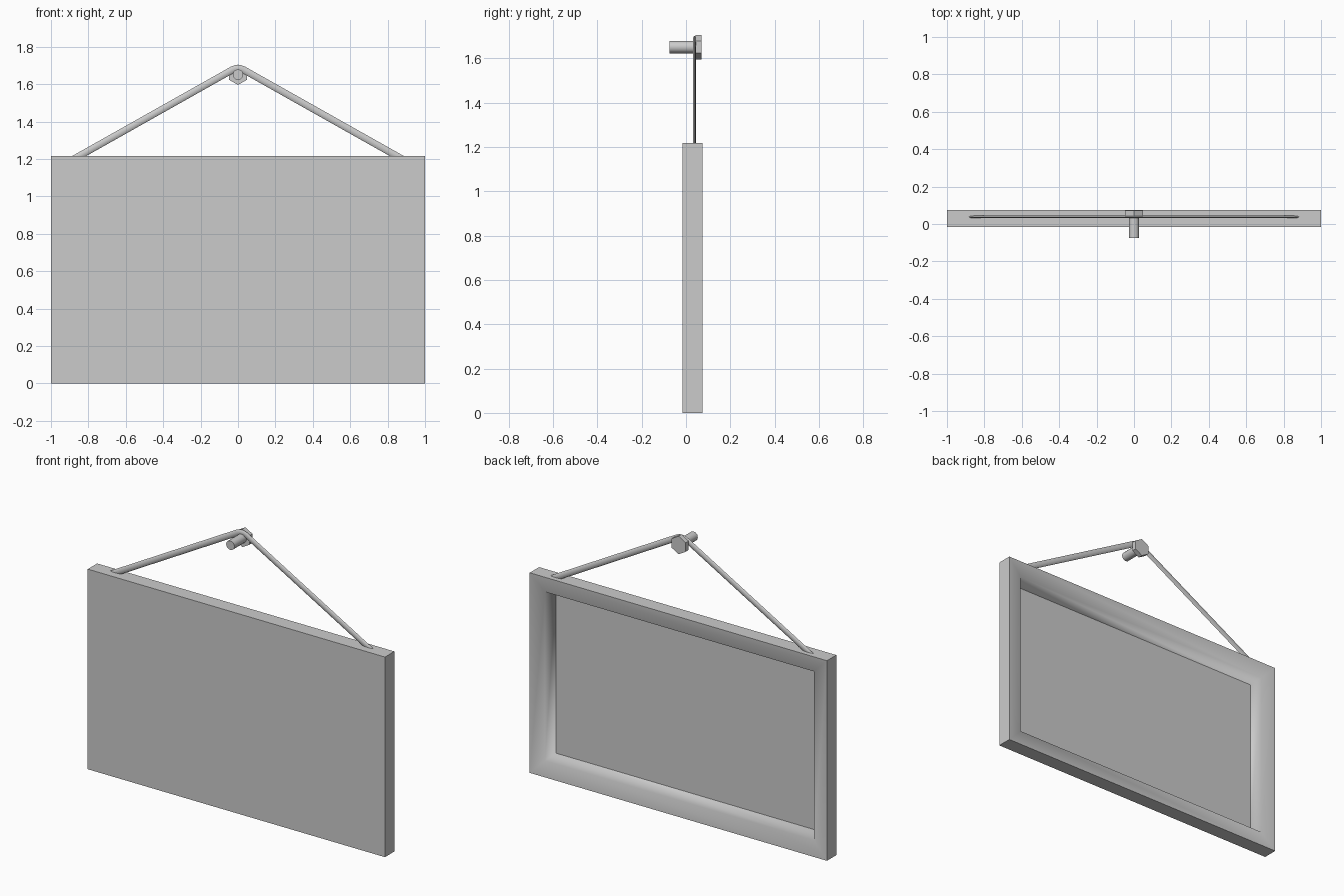
import bpy, bmesh
from math import pi, cos, sin, radians
from mathutils import Vector, Matrix

if "Cube" in bpy.data.objects:
    bpy.data.objects.remove(bpy.data.objects["Cube"])

TOP = 1.217          # frame height
FRONT, BACK = -0.016, 0.074


def finish(bm, name, angle=None):
    bmesh.ops.recalc_face_normals(bm, faces=bm.faces)
    me = bpy.data.meshes.new(name)
    bm.to_mesh(me)
    bm.free()
    ob = bpy.data.objects.new(name, me)
    bpy.context.collection.objects.link(ob)
    if angle:
        bpy.ops.object.select_all(action='DESELECT')
        ob.select_set(True)
        bpy.context.view_layer.objects.active = ob
        bpy.ops.object.shade_smooth_by_angle(angle=radians(angle))
    return ob


def bridge(bm, a, b):
    n = len(a)
    return [bm.faces.new((a[i], a[(i + 1) % n], b[(i + 1) % n], b[i])) for i in range(n)]


# Sign board: flat front, raised border and recessed panel on the back
bm = bmesh.new()
profile = [(0, FRONT), (0, BACK), (0.095, 0.063), (0.125, 0.0)]   # inset, y
loops = []
for d, y in profile:
    x, lo, hi = 1 - d, d, TOP - d
    loops.append([bm.verts.new(p) for p in
                  ((-x, y, lo), (x, y, lo), (x, y, hi), (-x, y, hi))])
bridge(bm, loops[0], loops[1])
border = bridge(bm, loops[1], loops[2]) + bridge(bm, loops[2], loops[3])
bm.faces.new(loops[0])
bm.faces.new(loops[3])
for f in border:
    f.smooth = True
# only the border and its inner wall blend together
for loop in (loops[1], loops[3]):
    for i in range(4):
        bm.edges.get((loop[i], loop[(i + 1) % 4])).smooth = False
finish(bm, "sign_frame")

# Hanging cord: flattened section swept over the bolt
bm = bmesh.new()
right = [(0.012, 1.684), (0.03, 1.677), (0.92, 1.176)]
path = [Vector((-x, 0, z)) for x, z in reversed(right)] + [Vector((x, 0, z)) for x, z in right]
rings = []
for i, p in enumerate(path):
    t = (path[min(i + 1, len(path) - 1)] - path[max(i - 1, 0)]).normalized()
    if 0 < i < len(path) - 1:
        t = ((path[i + 1] - p).normalized() + (p - path[i - 1]).normalized()).normalized()
    n = Vector((-t.z, 0, t.x))
    rings.append([bm.verts.new(p + n * 0.0185 * cos(a) + Vector((0, 0.038 + 0.007 * sin(a), 0)))
                  for a in (k * pi / 4 for k in range(8))])
for a, b in zip(rings, rings[1:]):
    bridge(bm, a, b)
bm.faces.new(rings[0])
bm.faces.new(rings[-1])
finish(bm, "hanging_cord", 50)


# Bolt: round shaft and hexagonal head with a point upwards
def rod(name, sides, r, y0, y1, angle=None):
    bm = bmesh.new()
    rings = [[bm.verts.new((r * sin(2 * pi * k / sides), y, 1.651 + r * cos(2 * pi * k / sides)))
              for k in range(sides)] for y in (y0, y1)]
    bridge(bm, *rings)
    for ring in rings:
        bm.faces.new(ring)
    finish(bm, name, angle)


rod("bolt_shaft", 12, 0.028, -0.074, 0.045, 40)
rod("bolt_head", 6, 0.055, 0.042, 0.071)
